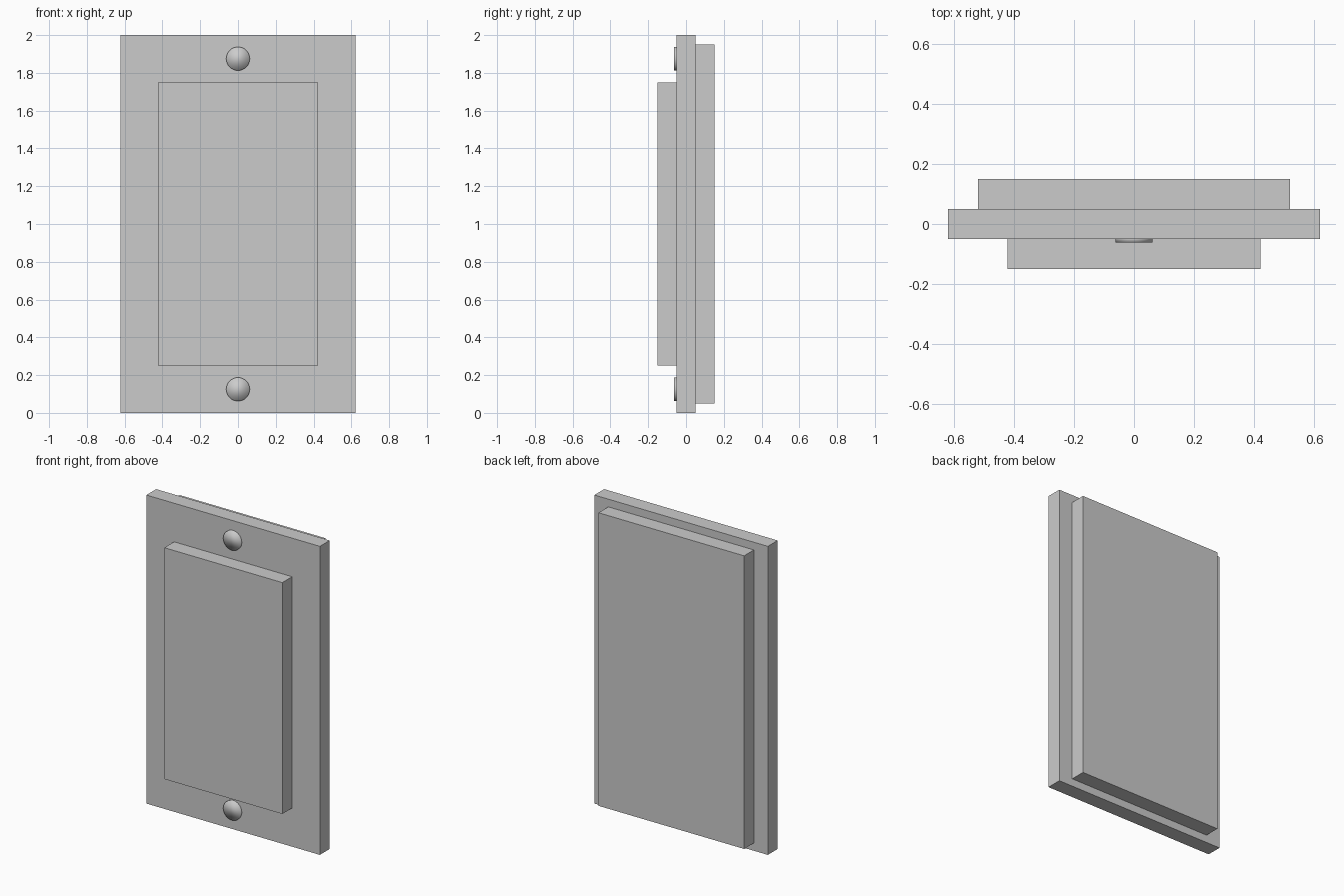
import bpy
from math import pi

if "Cube" in bpy.data.objects:
    bpy.data.objects.remove(bpy.data.objects["Cube"])


def box(name, x_half, y0, y1, z0, z1):
    bpy.ops.mesh.primitive_cube_add(size=1, location=(0, (y0 + y1) / 2, (z0 + z1) / 2))
    ob = bpy.context.object
    ob.name = name
    ob.scale = (2 * x_half, y1 - y0, z1 - z0)
    bpy.ops.object.transform_apply(location=False, rotation=False, scale=True)
    return ob


# Main wall plate, raised front panel and rear backing
box("wall_plate", 0.622, -0.05, 0.05, 0.0, 2.0)
box("front_panel", 0.423, -0.15, -0.05, 0.25, 1.75)
box("back_panel", 0.522, 0.05, 0.15, 0.05, 1.95)

# Thin round screw heads, fully smooth so they read as domed
for name, z in (("lower_screw", 0.125), ("upper_screw", 1.875)):
    bpy.ops.mesh.primitive_cylinder_add(vertices=32, radius=0.0625, depth=0.025,
                                        location=(0, -0.05, z), rotation=(pi / 2, 0, 0))
    bpy.context.object.name = name
    bpy.ops.object.shade_smooth()
